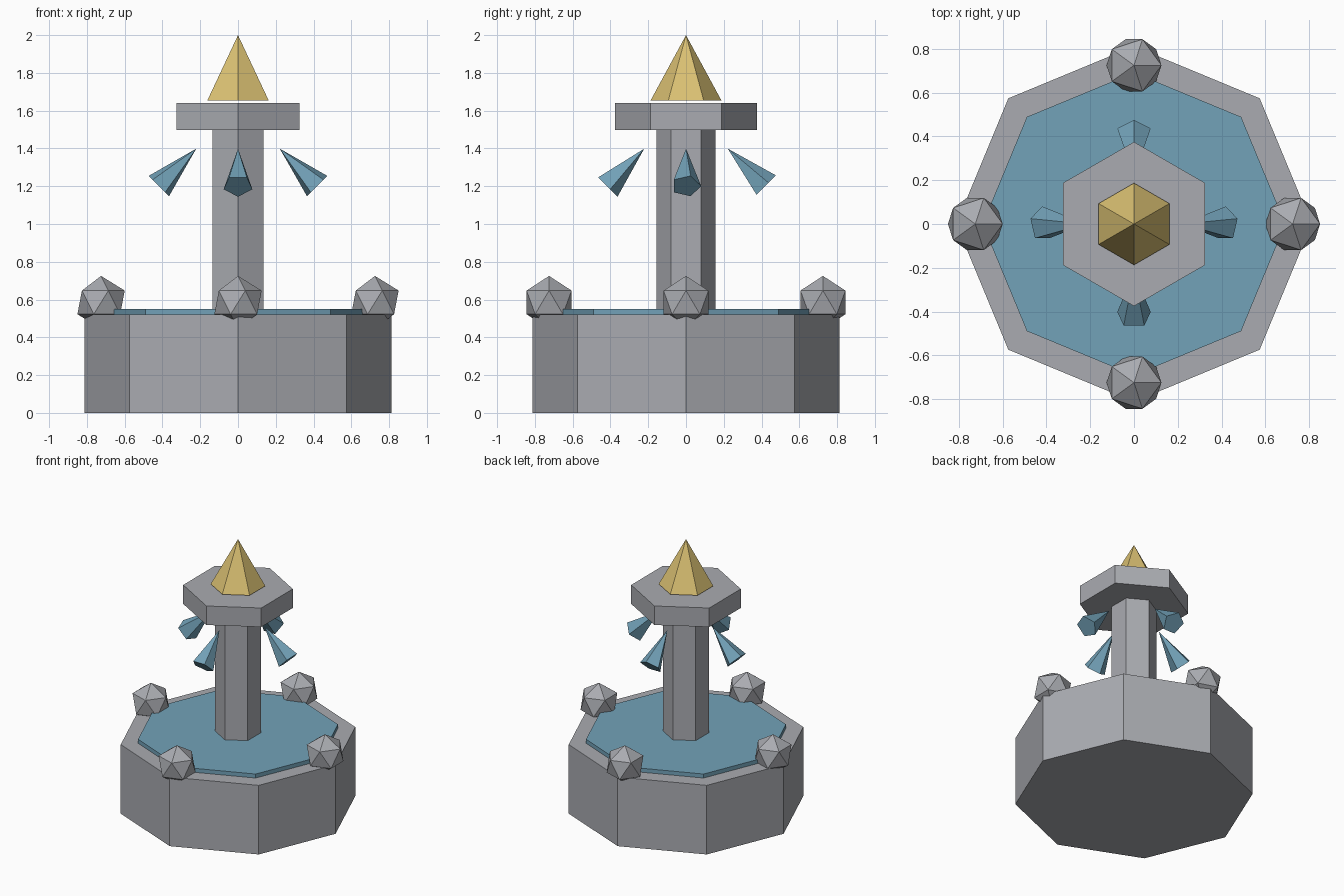
import bpy
from math import pi, sin, cos

if "Cube" in bpy.data.objects:
    bpy.data.objects.remove(bpy.data.objects["Cube"], do_unlink=True)


def material(name, rgb):
    mat = bpy.data.materials.new(name)
    mat.use_nodes = True
    mat.diffuse_color = (*rgb, 1)
    mat.node_tree.nodes["Principled BSDF"].inputs["Base Color"].default_value = (*rgb, 1)
    return mat


stone = material("grey stone", (0.40, 0.41, 0.44))
water = material("blue water", (0.17, 0.36, 0.48))
gold = material("pale gold", (0.70, 0.53, 0.17))


def finish(name, mat):
    ob = bpy.context.object
    ob.name = name
    ob.data.materials.append(mat)
    return ob


def prism(name, mat, sides, radius, bottom, top):
    bpy.ops.mesh.primitive_cylinder_add(vertices=sides, radius=radius, depth=top - bottom,
                                        location=(0, 0, (top + bottom) / 2))
    return finish(name, mat)


def pyramid(name, mat, sides, radius, height, location, rotation=(0, 0, 0)):
    bpy.ops.mesh.primitive_cone_add(vertices=sides, radius1=radius, radius2=0, depth=height,
                                    location=location, rotation=rotation)
    return finish(name, mat)


# Basin, water, column and capital
prism("basin", stone, 8, 0.812, 0, 0.52)
prism("water_surface", water, 8, 0.692, 0.45, 0.55)
prism("column", stone, 6, 0.157, 0.5, 1.5)
prism("capital", stone, 6, 0.375, 1.497, 1.64)

# Golden spire floating just above the capital
pyramid("spire", gold, 6, 0.187, 0.345, (0, 0, 1.8275))

# Rim stones and water jets, one on each side
for side, dx, dy in (("left", 1, 0), ("right", -1, 0), ("front", 0, -1), ("back", 0, 1)):
    bpy.ops.mesh.primitive_ico_sphere_add(subdivisions=1, radius=0.14,
                                          location=(0.725 * dx, 0.725 * dy, 0.585))
    finish(side + "_rim_stone", stone)
    pyramid(side + "_water_jet", water, 5, 0.08, 0.28, (0.32 * dx, 0.32 * dy, 1.3),
            (dy * pi / 4, -dx * pi / 4, 0))
